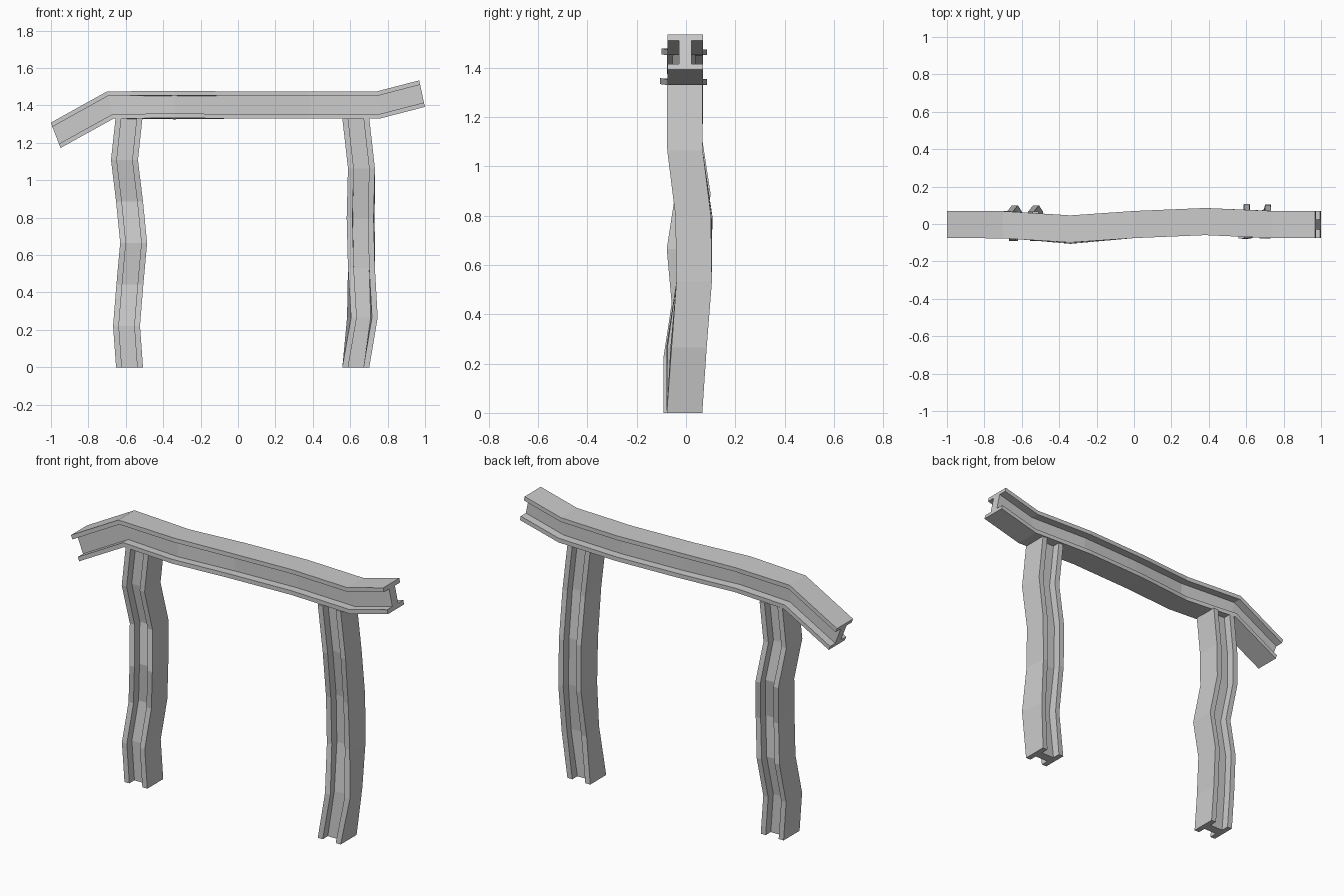
import bpy, bmesh
from math import cos, sin, tan, radians
from mathutils import Vector

if "Cube" in bpy.data.objects:
    bpy.data.objects.remove(bpy.data.objects["Cube"])


def i_profile(half, flange, web):
    """I section: u runs across the flanges' width, v across the height."""
    i = half - flange
    right = [(half, -half), (half, -i), (web, -i), (web, i), (half, i), (half, half)]
    return right + [(-u, v) for u, v in reversed(right)]


def loft(name, profile, rings):
    """Skin a profile through rings of (centre, u axis, v axis) and cap the ends."""
    bm = bmesh.new()
    loops = [[bm.verts.new(c + U * u + V * v) for u, v in profile] for c, U, V in rings]
    n = len(profile)
    for a, b in zip(loops, loops[1:]):
        for k in range(n):
            bm.faces.new((a[k], a[(k + 1) % n], b[(k + 1) % n], b[k]))
    bm.faces.new(loops[0])
    bm.faces.new(loops[-1])
    bmesh.ops.recalc_face_normals(bm, faces=bm.faces)
    mesh = bpy.data.meshes.new(name)
    bm.to_mesh(mesh)
    bm.free()
    bpy.context.collection.objects.link(bpy.data.objects.new(name, mesh))


def post(name, path, height=1.33):
    """Vertical I-beam; path holds evenly spaced (x, y, twist)."""
    rings = []
    for k, (x, y, t) in enumerate(path):
        z = height * k / (len(path) - 1)
        rings.append((Vector((x, y, z)), Vector((-sin(t), cos(t), 0)), Vector((cos(t), sin(t), 0))))
    loft(name, i_profile(0.072, 0.031, 0.026), rings)


# Crooked posts
post("left_post", [(-0.580, -0.020, 0), (-0.596, -0.020, 0), (-0.578, 0.014, 0),
                   (-0.558, -0.006, 0), (-0.580, 0.028, 0), (-0.607, -0.006, 0),
                   (-0.583, -0.005, 0)])
post("right_post", [(0.630, -0.006, 0), (0.665, 0.002, 0.15), (0.660, 0.033, 0),
                    (0.656, 0.032, -0.04), (0.660, -0.004, 0), (0.630, -0.006, 0)])

# Bent top beam: x, y, z, lean of the cut (degrees), whether mitred, roll
beam = [(-0.975, -0.003, 1.240, -21, False, 0), (-0.683, -0.004, 1.402, -14, True, 0),
        (-0.340, -0.030, 1.402, 0, False, -0.05), (0.0, -0.003, 1.402, 0, False, 0),
        (0.380, 0.013, 1.402, 0, False, 0), (0.749, -0.003, 1.402, 6.5, True, 0),
        (0.984, -0.003, 1.463, 12, False, 0)]
rings = []
for x, y, z, lean, mitre, roll in beam:
    a = radians(lean)
    up = Vector((sin(a), sin(-roll), cos(a) * cos(roll)))
    if mitre:
        up /= cos(a)
    rings.append((Vector((x, y, z)), Vector((0, cos(roll), sin(roll))), up))
# Both end cuts lean: top of each end sits further left
for k in (0, 1, 5, 6):
    rings[k][2].x = -abs(rings[k][2].x)
loft("top_beam", i_profile(0.0725, 0.024, 0.026), rings)
